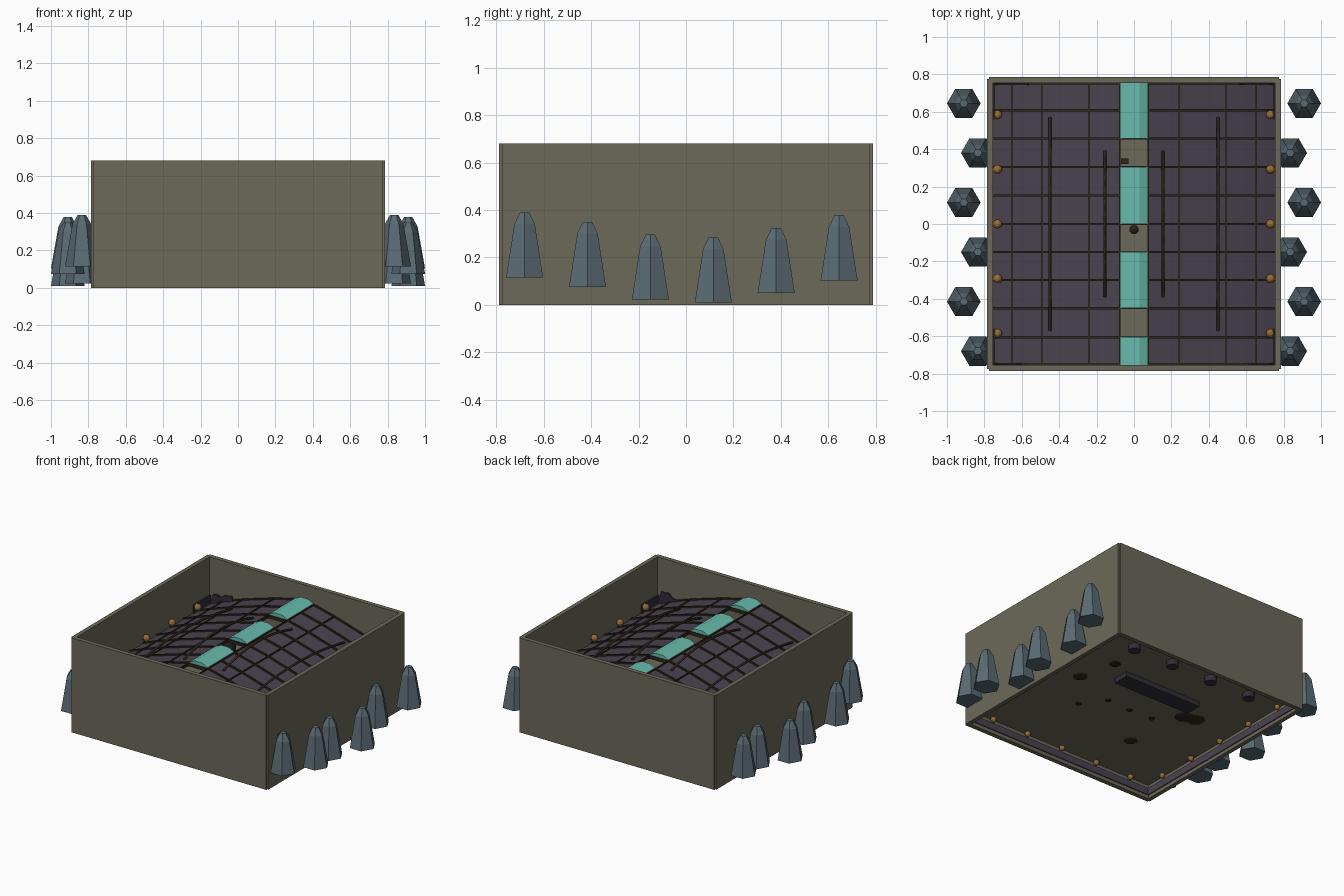
import bpy, bmesh, math, random
from mathutils import Matrix

random.seed(4)
cube = bpy.data.objects.get("Cube")
if cube:
    bpy.data.objects.remove(cube)


def material(name, rgb):
    m = bpy.data.materials.new(name)
    m.use_nodes = True
    m.diffuse_color = (*rgb, 1)
    bsdf = m.node_tree.nodes["Principled BSDF"]
    bsdf.inputs["Base Color"].default_value = (*rgb, 1)
    bsdf.inputs["Roughness"].default_value = 0.9
    return m


olive = material("olive stone", (0.15, 0.14, 0.1))
slate = material("slate blue rock", (0.1, 0.145, 0.17))
purple = material("dusk purple slate", (0.066, 0.055, 0.078))
shadow = material("dark purple", (0.03, 0.027, 0.04))
teal = material("teal glass", (0.14, 0.5, 0.42))
brown = material("dark brown wood", (0.03, 0.019, 0.011))
amber = material("amber lamp", (0.33, 0.15, 0.035))


def finish(name, bm, mat):
    bmesh.ops.recalc_face_normals(bm, faces=bm.faces)
    mesh = bpy.data.meshes.new(name)
    bm.to_mesh(mesh)
    bm.free()
    mesh.materials.append(mat)
    obj = bpy.data.objects.new(name, mesh)
    bpy.context.collection.objects.link(obj)
    return obj


def box(name, mat, x0, x1, y0, y1, z0, z1):
    bm = bmesh.new()
    size = Matrix.Diagonal((x1 - x0, y1 - y0, z1 - z0, 1))
    place = Matrix.Translation(((x0 + x1) / 2, (y0 + y1) / 2, (z0 + z1) / 2))
    bmesh.ops.create_cube(bm, size=1, matrix=place @ size)
    return finish(name, bm, mat)


def prism(name, mat, outline, y0, y1):
    """Extrude an xz outline along y."""
    bm = bmesh.new()
    face = bm.faces.new([bm.verts.new((x, y0, z)) for x, z in outline])
    out = bmesh.ops.extrude_face_region(bm, geom=[face])
    for v in out["geom"]:
        if isinstance(v, bmesh.types.BMVert):
            v.co.y = y1
    return finish(name, bm, mat)


def rings(name, mat, centre, levels, sides):
    """Stack of polygon rings given as (radius, height)."""
    bm = bmesh.new()
    rows = []
    for r, z in levels:
        angles = [2 * math.pi * i / sides for i in range(sides)]
        rows.append([bm.verts.new((centre[0] + r * math.cos(a), centre[1] + r * math.sin(a),
                                   centre[2] + z)) for a in angles])
    for low, high in zip(rows, rows[1:]):
        for i in range(sides):
            j = (i + 1) % sides
            bm.faces.new((low[i], low[j], high[j], high[i]))
    bm.faces.new(rows[0][::-1])
    bm.faces.new(rows[-1])
    return finish(name, bm, mat)


def ball(name, mat, centre, r):
    bm = bmesh.new()
    bmesh.ops.create_uvsphere(bm, u_segments=10, v_segments=6, radius=r,
                              matrix=Matrix.Translation(centre))
    return finish(name, bm, mat)


# Roof slope, from the ridge opening to the wall
SLOPE = [(0.073, 0.555), (0.24, 0.515), (0.49, 0.44), (0.65, 0.385), (0.755, 0.345)]


def roof_z(x):
    x = abs(x)
    for (x0, z0), (x1, z1) in zip(SLOPE, SLOPE[1:]):
        if x <= x1:
            return z0 + (z1 - z0) * (x - x0) / (x1 - x0)
    return SLOPE[-1][1]


def band(side, low, high):
    return ([(side * x, z + high) for x, z in SLOPE]
            + [(side * x, z + low) for x, z in reversed(SLOPE)])


# Walls, floor and inner skirting
for s, end in ((-1, "front"), (1, "back")):
    a, b = sorted((s * 0.755, s * 0.787))
    box(end + "_wall", olive, -0.775, 0.775, a, b, 0, 0.68)
    a, b = sorted((s * 0.748, s * 0.756))
    box(end + "_skirting", purple, -0.755, 0.755, a, b, 0.025, 0.075)
for s, end in ((-1, "right"), (1, "left")):
    a, b = sorted((s * 0.755, s * 0.785))
    box(end + "_wall", olive, a, b, -0.775, 0.775, 0, 0.68)
    a, b = sorted((s * 0.748, s * 0.756))
    box(end + "_skirting", purple, a, b, -0.755, 0.755, 0.025, 0.075)
box("floor", olive, -0.76, 0.76, -0.76, 0.76, 0.1, 0.12)

# Hexagonal rocks along both sides
BASES = [0.115, 0.075, 0.022, 0.01, 0.05, 0.103]
for i, base in enumerate(BASES):
    y = -0.68 + i * 0.265
    x = 0.91 if i % 2 else 0.835
    for s in (-1, 1):
        rings("side_rock", slate, (s * x, y, base),
              [(0.09, 0), (0.05, 0.225), (0.022, 0.275)], 6)

# Roof slopes, cross beams and long battens
CROSS = [-0.752, -0.605, -0.45, -0.3, -0.15, 0, 0.152, 0.305, 0.457, 0.608, 0.752]
for s in (-1, 1):
    prism("roof_slope", purple, band(s, -0.015, 0), -0.756, 0.756)
    for y in CROSS:
        prism("cross_beam", brown, band(s, -0.02, 0.01), y - 0.006, y + 0.006)
    for x in (0.075, 0.24, 0.49, 0.65):
        z = roof_z(x)
        box("batten", brown, s * x - 0.004, s * x + 0.004, -0.756, 0.756, z - 0.012, z + 0.007)

# Ridge glass, with ties at the edges of the open bays
GLASS = [(-0.755, -0.605), (-0.45, -0.15), (0, 0.305), (0.457, 0.756)]
PANE = [(-0.073, 0.55), (-0.073, 0.565), (-0.03, 0.585), (0.03, 0.585), (0.073, 0.565), (0.073, 0.55)]
for y0, y1 in GLASS:
    prism("ridge_glass", teal, PANE, y0, y1)
    for y in (y0, y1):
        box("ridge_tie", brown, -0.073, 0.073, y - 0.004, y + 0.004, 0.535, 0.56)

# Bowed ribs standing over the slopes
for x, reach in ((0.155, 0.39), (0.45, 0.57)):
    for s in (-1, 1):
        curve = bpy.data.curves.new("bowed_rib", "CURVE")
        curve.dimensions = "3D"
        curve.bevel_depth = 0.008
        curve.bevel_resolution = 1
        spline = curve.splines.new("POLY")
        spline.points.add(12)
        for i, p in enumerate(spline.points):
            t = i / 6 - 1
            p.co = (s * x, t * reach, roof_z(x) + 0.005 + 0.06 * (1 - t * t), 1)
        curve.materials.append(brown)
        rib = bpy.data.objects.new("bowed_rib", curve)
        bpy.context.collection.objects.link(rib)

# Lamps on the walls, above the eaves and under the floor
for i in range(-2, 3):
    p = i * 0.292
    for s in (-1, 1):
        ball("eave_lamp", amber, (s * 0.73, p, 0.39), 0.025)
        ball("low_side_lamp", amber, (s * 0.73, p, 0.09), 0.02)
        ball("low_end_lamp", amber, (p, s * 0.73, 0.09), 0.02)

# Ragged slates in the roof corners
for sx in (-1, 1):
    for sy in (-1, 1):
        jag = [(sx * 0.55, 0.36)]
        for k in range(6):
            jag.append((sx * (0.57 + k * 0.03), random.uniform(0.41, 0.45)))
        jag.append((sx * 0.745, 0.34))
        prism("corner_slate", shadow, jag, sy * 0.742, sy * 0.752)
        a, b = sorted((sy * 0.56, sy * 0.75))
        x0, x1 = sorted((sx * 0.742, sx * 0.752))
        box("eave_slate", shadow, x0, x1, a, b, 0.34, 0.41)

# Hanging lantern in the open middle bay
ball("lantern", brown, (0, -0.03, 0.46), 0.025)
rings("lantern_rod", brown, (0, -0.03, 0.47), [(0.006, 0), (0.006, 0.08)], 6)
box("lantern_bar", brown, -0.073, 0.073, -0.006, 0.006, 0.54, 0.555)

# Column feet, plinth and stains beneath the floor
for i in range(4):
    rings("column", shadow, (-0.486 + i * 0.324, 0.585, 0.06), [(0.04, 0), (0.04, 0.2)], 14)
box("plinth", shadow, -0.31, 0.31, 0.175, 0.295, 0.065, 0.19)
STAINS = [(0.5, 0.05, 0.055), (0.43, 0.32, 0.04), (0.28, -0.23, 0.022), (0.16, -0.07, 0.022),
          (-0.03, -0.08, 0.022), (-0.21, -0.07, 0.022), (-0.29, -0.38, 0.05),
          (-0.36, 0.08, 0.07), (-0.44, 0.1, 0.07)]
for x, y, r in STAINS:
    rings("floor_stain", brown, (x, y, 0.095), [(r * 0.8, 0), (r, 0.006)], 7)
box("floor_rubble", brown, -0.07, -0.03, 0.32, 0.35, 0.12, 0.14)
